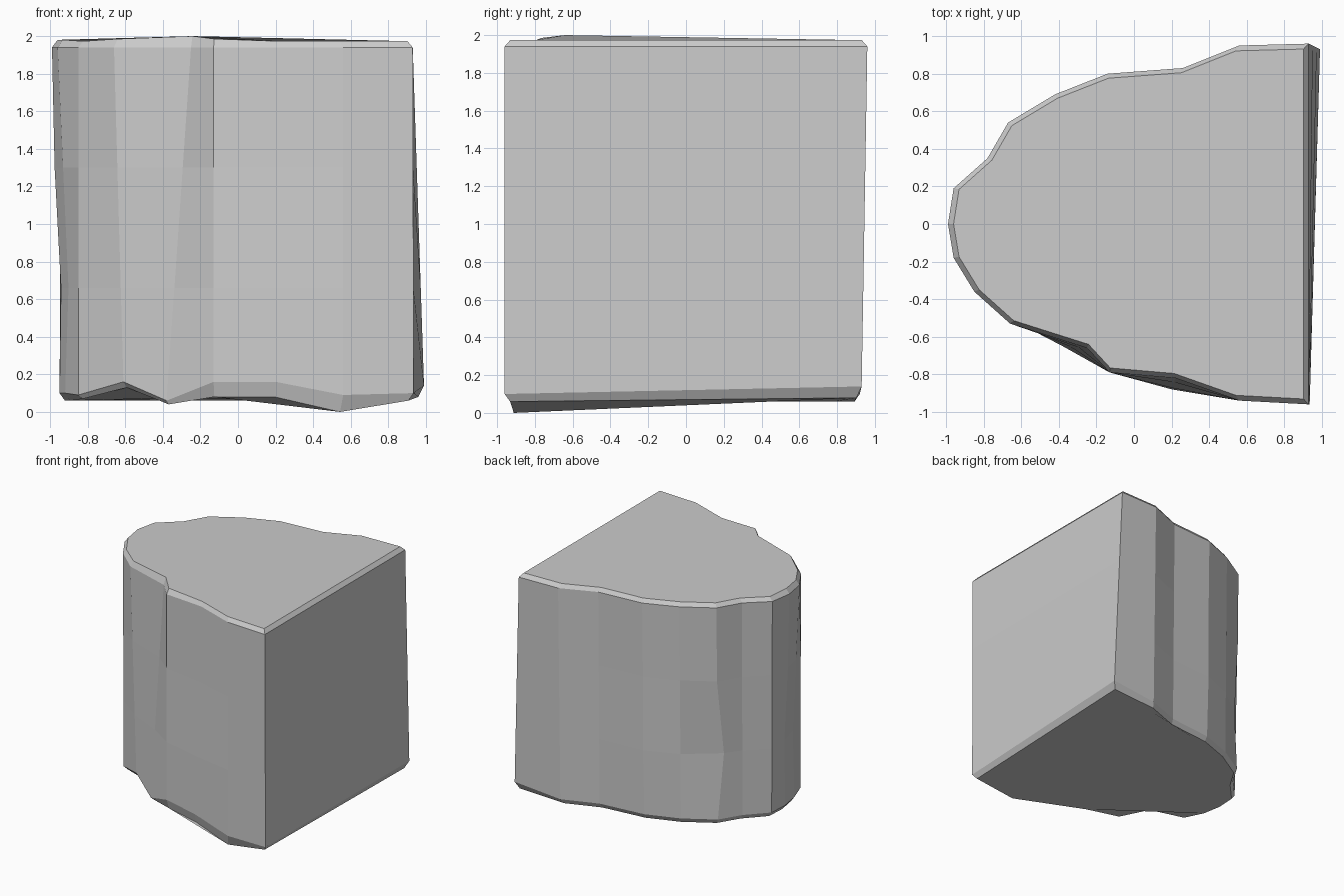
import bpy, bmesh
from mathutils import Vector

if "Cube" in bpy.data.objects:
    bpy.data.objects.remove(bpy.data.objects["Cube"])

# Outline columns, counter-clockwise seen from below:
# top x, top y, bottom x, bottom y, bottom edge z, bottom rim z
COLS = [
    (.93, -.96, .935, -.96, .10, .06), (.56, -.94, .56, -.94, .09, .00),
    (.22, -.82, .20, -.88, .16, .08), (-.13, -.79, -.13, -.79, .16, .08),
    (-.25, -.66, -.38, -.65, .06, .04), (-.66, -.53, -.61, -.52, .16, .13),
    (-.85, -.36, -.85, -.35, .09, .07), (-.96, -.18, -.92, -.17, .10, .06),
    (-.99, .00, -.95, .00, .10, .06), (-.96, .19, -.94, .17, .10, .06),
    (-.78, .35, -.78, .34, .10, .06), (-.67, .54, -.67, .52, .10, .06),
    (-.42, .69, -.42, .67, .10, .06), (-.14, .80, -.14, .77, .10, .06),
    (.26, .83, .26, .81, .10, .06), (.56, .95, .56, .92, .10, .06),
    (.93, .96, .99, .93, .14, .08),
]
# Small dents in the wall: (ring, column) -> x, y shift
DENTS = {(1, 11): (-.02, -.06), (1, 7): (.03, .0), (1, 8): (.02, .0),
         (2, 7): (.015, .0), (1, 2): (.0, -.01), (1, 13): (.0, .01)}
TOP_Z = {4: 2.0, 3: 1.985, 5: 1.985, 7: 1.98, 8: 1.98}

bm = bmesh.new()


def ring(fn):
    return [bm.verts.new(fn(i, c)) for i, c in enumerate(COLS)]


def wall(level, z):
    def point(i, c):
        zb = c[4]
        zz = zb if z is None else z
        t = (zz - zb) / (1.94 - zb)
        dx, dy = DENTS.get((level, i), (0, 0))
        p = Vector((c[2], c[3], 0)).lerp(Vector((c[0], c[1], 0)), t)
        return (p.x + dx, p.y + dy, zz)
    return point


# Rings: bottom rim, wall levels, top rim
rings = [ring(lambda i, c: (c[2] * .97, c[3] * .97, c[5]))]
for level, z in enumerate((None, .66, 1.3, 1.94)):
    rings.append(ring(wall(level, z)))
rings.append(ring(lambda i, c: (c[0] * .97, c[1] * .97, TOP_Z.get(i, 1.973))))

# Wall and bevel faces
n = len(COLS)
for a, b in zip(rings, rings[1:]):
    for i in range(n):
        j = (i + 1) % n
        bm.faces.new((a[i], a[j], b[j], b[i]))

# Flat caps
bm.faces.new(rings[0])
bm.faces.new(rings[-1])
bmesh.ops.recalc_face_normals(bm, faces=bm.faces)

mesh = bpy.data.meshes.new("rock_block")
bm.to_mesh(mesh)
bm.free()
bpy.context.collection.objects.link(bpy.data.objects.new("rock_block", mesh))
